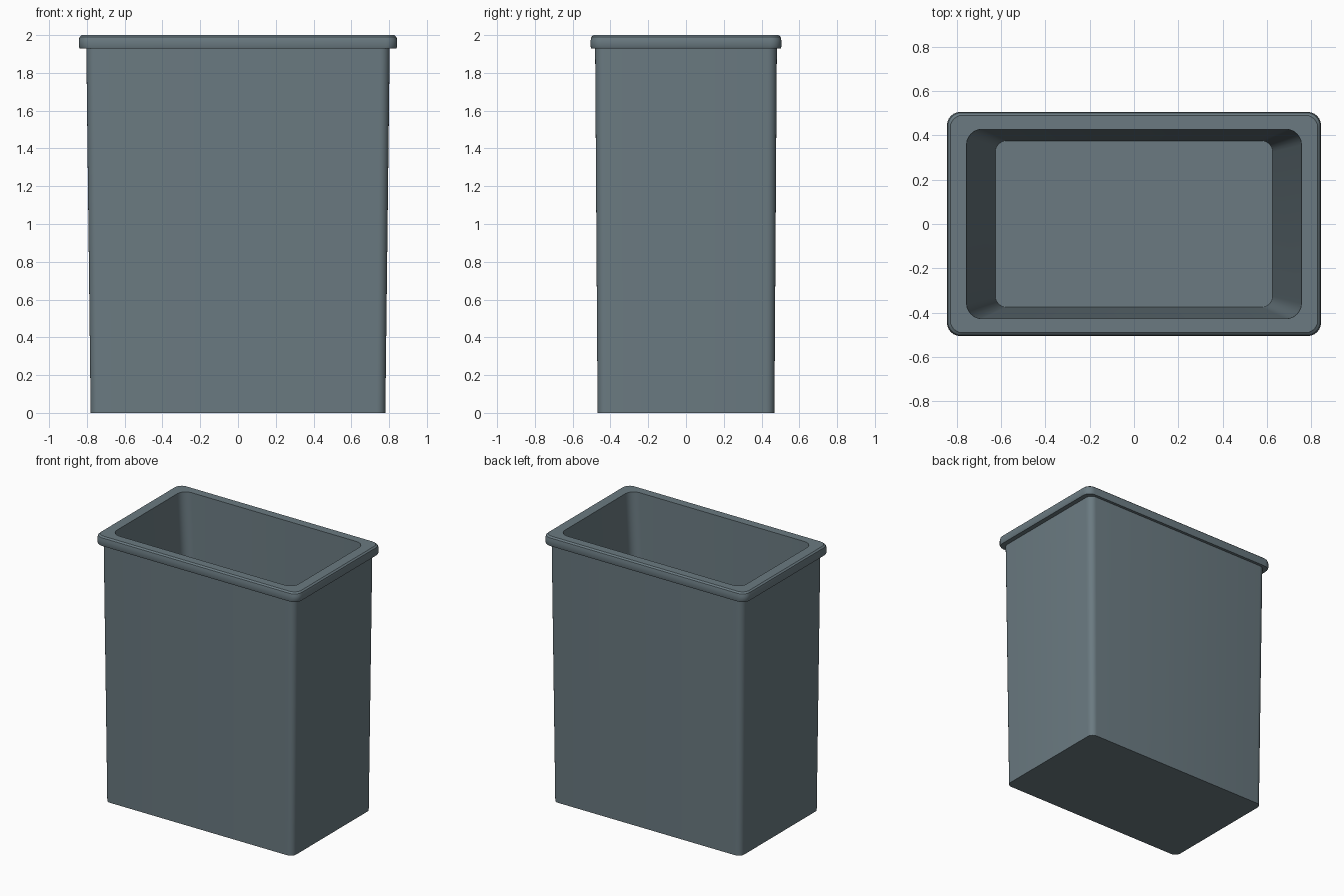
import bpy, bmesh, math

if "Cube" in bpy.data.objects:
    bpy.data.objects.remove(bpy.data.objects["Cube"])

plastic = bpy.data.materials.new("slate grey plastic")
plastic.diffuse_color = (0.145, 0.195, 0.22, 1)
plastic.use_nodes = True
plastic.node_tree.nodes["Principled BSDF"].inputs["Base Color"].default_value = plastic.diffuse_color


def rounded_loop(bm, hx, hy, r, z, n=6):
    """Ring of vertices around a rounded rectangle."""
    verts = []
    for i, (sx, sy) in enumerate([(1, 1), (-1, 1), (-1, -1), (1, -1)]):
        for k in range(n + 1):
            a = math.pi / 2 * (i + k / n)
            verts.append(bm.verts.new((sx * (hx - r) + r * math.cos(a),
                                       sy * (hy - r) + r * math.sin(a), z)))
    return verts


# Cross-section: half width, half depth, corner radius, height
profile = [
    (0.78, 0.468, 0.045, 0.0),     # outer foot
    (0.803, 0.481, 0.05, 1.93),    # outer wall top
    (0.838, 0.502, 0.06, 1.93),    # rim underside
    (0.843, 0.505, 0.06, 1.94),    # rim side
    (0.843, 0.505, 0.06, 1.972),
    (0.839, 0.501, 0.06, 1.99),    # rounded rim edge
    (0.828, 0.49, 0.055, 2.0),     # rim top
    (0.755, 0.427, 0.07, 2.0),     # opening
    (0.625, 0.375, 0.05, 0.06),    # inner floor
]

# Bin body with rim
bm = bmesh.new()
rings = [rounded_loop(bm, *p) for p in profile]
for a, b in zip(rings, rings[1:]):
    for i in range(len(a)):
        j = (i + 1) % len(a)
        bm.faces.new((a[i], a[j], b[j], b[i]))
bm.faces.new(rings[0][::-1])
bm.faces.new(rings[-1])
bmesh.ops.recalc_face_normals(bm, faces=bm.faces)

mesh = bpy.data.meshes.new("bin_body")
bm.to_mesh(mesh)
bm.free()
mesh.materials.append(plastic)
obj = bpy.data.objects.new("bin_body", mesh)
bpy.context.collection.objects.link(obj)
bpy.context.view_layer.objects.active = obj
obj.select_set(True)
bpy.ops.object.shade_smooth_by_angle(angle=math.radians(35))
